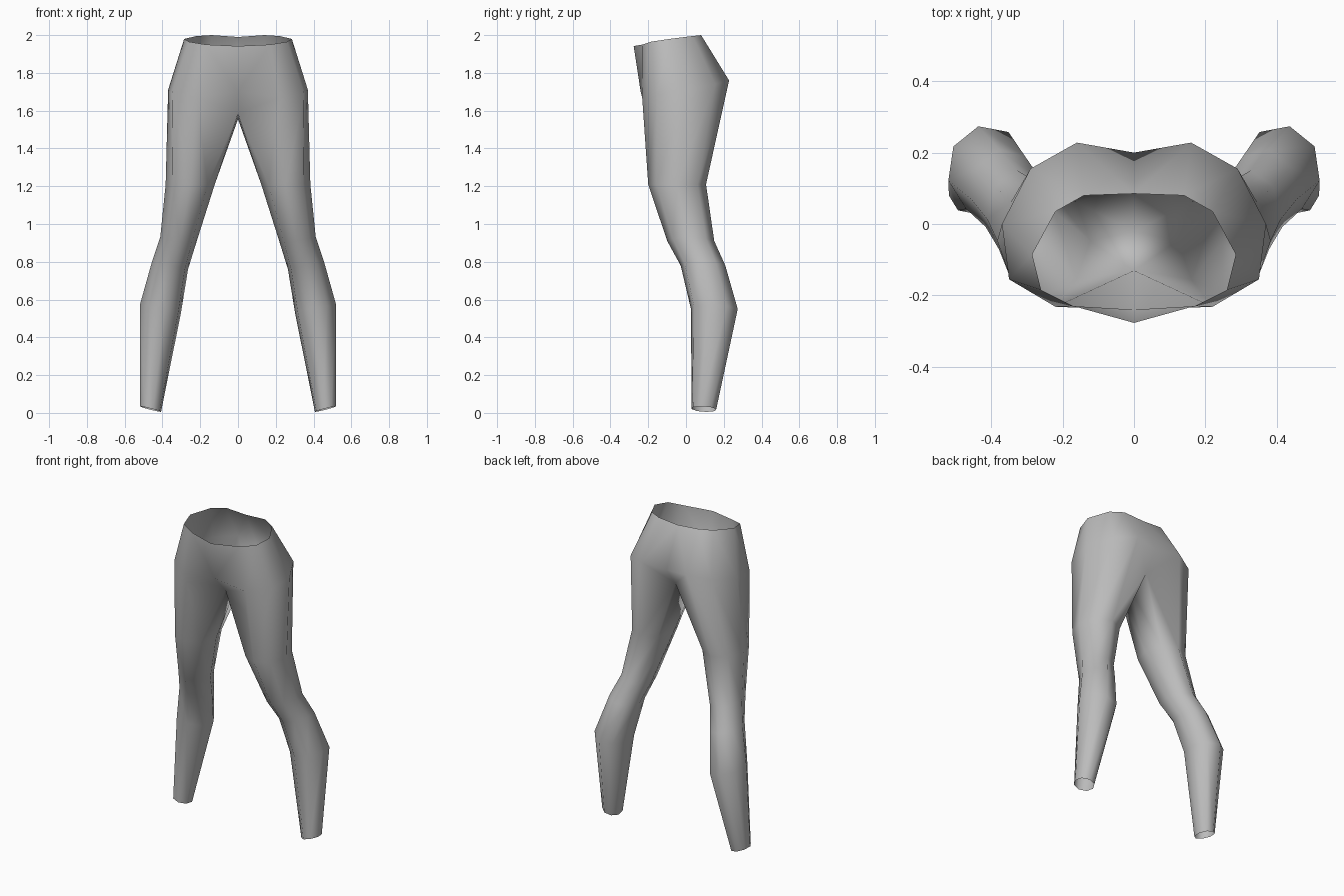
import bpy, bmesh, math

if "Cube" in bpy.data.objects:
    bpy.data.objects.remove(bpy.data.objects["Cube"])

fabric = bpy.data.materials.new("grey fabric")
fabric.diffuse_color = (0.5, 0.5, 0.5, 1)
fabric.use_nodes = True
fabric.node_tree.nodes["Principled BSDF"].inputs["Base Color"].default_value = fabric.diffuse_color

bm = bmesh.new()


def verts(points):
    return [bm.verts.new(p) for p in points]


def leg_ring(cx, cy, z, rx, ry, twist, tilt):
    # eight points, from back-inner clockwise round the outside to inner
    pts = []
    for i in range(8):
        a = math.radians(135 - 45 * i)
        b = a - math.radians(twist)
        pts.append((cx + rx * math.cos(b), cy + ry * math.sin(b),
                    z + tilt * math.cos(a)))
    return verts(pts)


def bridge(a, b, closed=False):
    n = len(a)
    for i in range(n if closed else n - 1):
        j = (i + 1) % n
        bm.faces.new((a[i], a[j], b[j], b[i]))


# waist and hip half rings, back centre to front centre
waist = verts([(0, 0.085, 1.99), (0.14, 0.08, 2.0), (0.22, 0.035, 1.995),
               (0.285, -0.085, 1.98), (0.26, -0.185, 1.965),
               (0.17, -0.23, 1.95), (0, -0.277, 1.942)])
hip = verts([(0, 0.2, 1.74), (0.16, 0.228, 1.76), (0.29, 0.155, 1.74),
             (0.37, 0, 1.71), (0.35, -0.155, 1.69),
             (0.22, -0.232, 1.67), (0, -0.24, 1.70)])
bridge(waist, hip)

# crotch strip and the tops of the legs
back, middle, front = verts([(0, 0.11, 1.62), (0, -0.02, 1.555), (0, -0.13, 1.585)])
bm.faces.new((hip[0], hip[1], back))
bm.faces.new((hip[5], hip[6], front))
top = [back] + hip[1:6] + [front, middle]

# thigh, knee, calf and ankle rings
rings = [(0.253, -0.047, 1.21, 0.130, 0.153, 0, 0.00),
         (0.318, 0.025, 0.91, 0.094, 0.125, 5, 0.02),
         (0.360, 0.090, 0.78, 0.097, 0.120, 10, 0.02),
         (0.411, 0.150, 0.55, 0.112, 0.127, 13, 0.02),
         (0.463, 0.095, 0.02, 0.057, 0.067, 13, 0.015)]
for r in rings:
    ring = leg_ring(*r)
    bridge(top, ring, True)
    top = ring

# the other half
bmesh.ops.mirror(bm, geom=bm.verts[:] + bm.edges[:] + bm.faces[:],
                 axis='X', merge_dist=0.0005)
bmesh.ops.remove_doubles(bm, verts=bm.verts[:], dist=0.0005)
bmesh.ops.recalc_face_normals(bm, faces=bm.faces[:])
# open shell: make sure the front faces outwards
bm.faces.ensure_lookup_table()
f = min(bm.faces, key=lambda f: f.calc_center_median().y)
if f.normal.y > 0:
    bmesh.ops.reverse_faces(bm, faces=bm.faces[:])
for f in bm.faces:
    f.smooth = True

mesh = bpy.data.meshes.new("trousers")
bm.to_mesh(mesh)
bm.free()
mesh.materials.append(fabric)
trousers = bpy.data.objects.new("trousers", mesh)
bpy.context.collection.objects.link(trousers)
